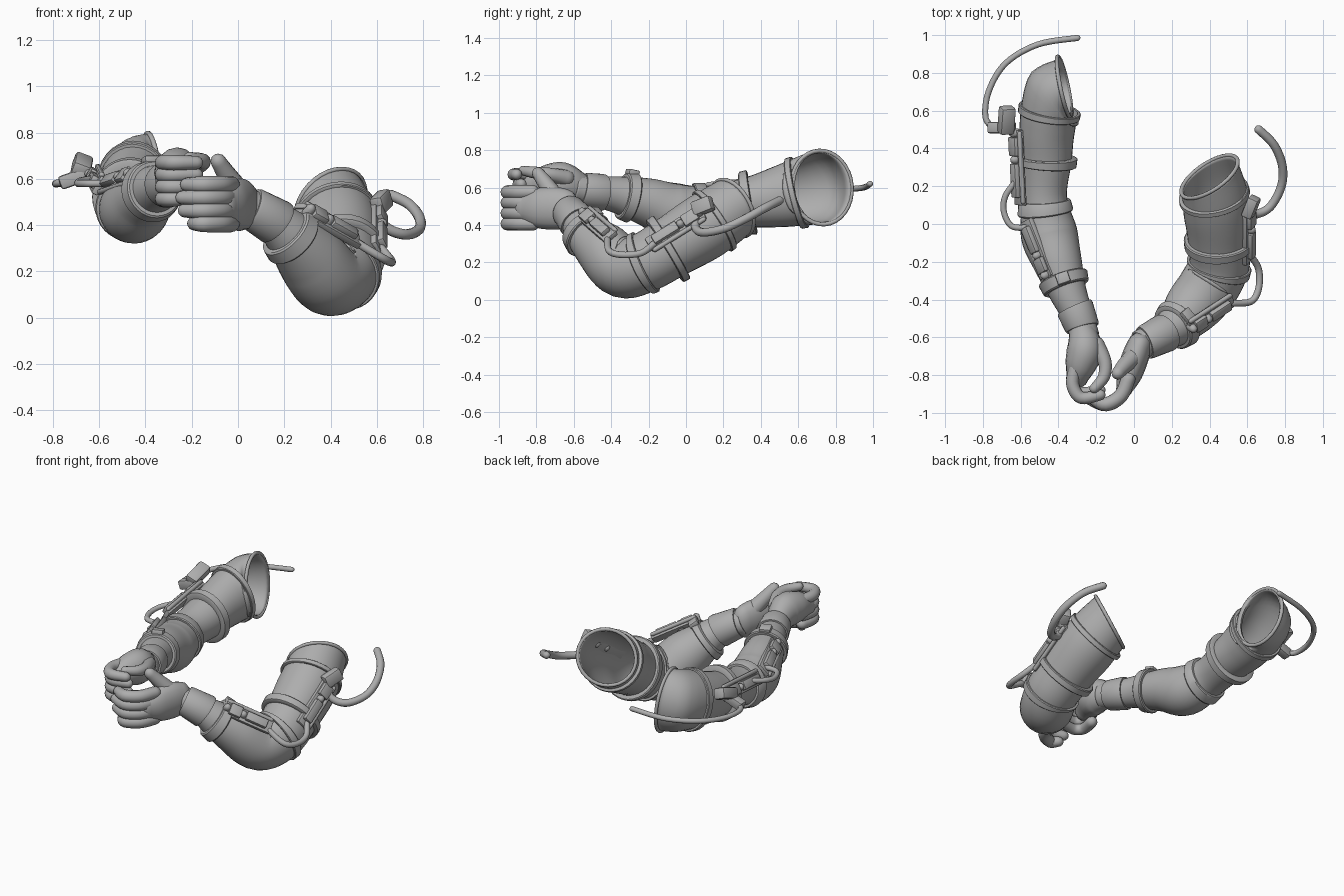
import bpy, bmesh, math
from mathutils import Vector

cube = bpy.data.objects.get("Cube")
if cube:
    bpy.data.objects.remove(cube, do_unlink=True)

grey = bpy.data.materials.new("plain grey")
grey.use_nodes = True
tone = (0.42, 0.42, 0.42, 1)
grey.diffuse_color = tone
grey.node_tree.nodes["Principled BSDF"].inputs["Base Color"].default_value = tone


def finish(name, bm, angle=40):
    bmesh.ops.recalc_face_normals(bm, faces=bm.faces)
    mesh = bpy.data.meshes.new(name)
    bm.to_mesh(mesh)
    bm.free()
    obj = bpy.data.objects.new(name, mesh)
    bpy.context.collection.objects.link(obj)
    mesh.materials.append(grey)
    bpy.ops.object.select_all(action='DESELECT')
    obj.select_set(True)
    bpy.context.view_layer.objects.active = obj
    bpy.ops.object.shade_smooth_by_angle(angle=math.radians(angle))
    return obj


def spline(path, t):
    """Smooth point on a path: centre and radius."""
    last = len(path) - 1
    i = max(0, min(last - 1, int(t)))
    u = t - i
    p0, p1, p2, p3 = (Vector(path[max(0, min(last, k))]) for k in range(i - 1, i + 3))
    return p1 + (p2 - p0) * (u / 2) + (p0 * 2 - p1 * 5 + p2 * 4 - p3) * (u * u / 2) \
        + (p1 * 3 - p0 - p2 * 3 + p3) * (u ** 3 / 2)


def section(path, t, sides, grow=0.0, forced=None, ratio=1.0):
    """Ring of points around a path, with its centre and tangent."""
    v = spline(path, t)
    e = 0.05
    top = len(path) - 1
    tan = (spline(path, min(top, t + e)) - spline(path, max(0, t - e))).to_3d().normalized()
    ref = Vector((1, 0, 0)) if forced else Vector((0, 0, 1))
    side = tan.cross(ref).normalized()
    up = side.cross(tan)
    c, r = Vector(v[:3]), v[3] + grow
    ring = []
    for k in range(sides):
        a = math.tau * k / sides
        ring.append(c + side * math.cos(a) * r + up * math.sin(a) * r * ratio)
    return ring, c, tan


def skin(bm, rings, cap=False, closed=False):
    loops = [[bm.verts.new(p) for p in ring] for ring in rings]
    pairs = list(zip(loops, loops[1:]))
    if closed:
        pairs.append((loops[-1], loops[0]))
    for a, b in pairs:
        n = len(a)
        for k in range(n):
            bm.faces.new((a[k], a[(k + 1) % n], b[(k + 1) % n], b[k]))
    if cap:
        bm.faces.new(loops[0][::-1])
        bm.faces.new(loops[-1])


def limb(name, path, sides=12, steps=5, ratio=1.0, forced=None):
    """Closed tube with rounded ends."""
    total = (len(path) - 1) * steps
    rings = [section(path, s / steps, sides, 0, forced, ratio) for s in range(total + 1)]
    out = []
    for idx, sign in ((0, -1), (-1, 1)):
        ring, c, tan = rings[idx]
        rad = (ring[0] - c).length
        dome = []
        for a in (25, 50, 70, 84):
            a = math.radians(a)
            dome.append([c + (p - c) * math.cos(a) + tan * (sign * rad * math.sin(a)) for p in ring])
        out.append(dome)
    bm = bmesh.new()
    skin(bm, out[0][::-1] + [r[0] for r in rings] + out[1], cap=True)
    return finish(name, bm, 60)


def sleeve(name, path, normal, ratio, steps=6, sides=32):
    """Open shell whose first ring is cut on a slant, with a piped rim."""
    n = Vector(normal).normalized()
    rings = []
    for s in range((len(path) - 1) * steps + 1):
        t = s / steps
        ring, c, tan = section(path, t, sides, ratio=1 + (ratio - 1) * max(0, 1 - t / 3))
        fade = max(0, 1 - t / 1.6)
        rings.append([p - tan * (n.dot(p - c) / n.dot(tan)) * fade if fade else p for p in ring])
    bm = bmesh.new()
    skin(bm, rings)
    obj = finish(name, bm, 60)
    shell = obj.modifiers.new("thickness", 'SOLIDIFY')
    shell.thickness = 0.012
    # thin raised piping on the rim
    rim = rings[0]
    centre = sum(rim, Vector()) / len(rim)
    bm = bmesh.new()
    cords = []
    for p in rim:
        d = (p - centre).normalized()
        cords.append([p + (d * math.cos(a) + n * math.sin(a)) * 0.011
                      for a in [math.tau * k / 8 for k in range(8)]])
    skin(bm, cords, closed=True)
    finish(name + "_rim", bm, 60)


def belt(name, path, t, width, grow=0.02, ratio=1.0):
    """Raised band wrapped around an arm."""
    shape = ((-1, -0.3), (-1, 0.7), (-0.8, 1), (0.8, 1), (1, 0.7), (1, -0.3))
    bm = bmesh.new()
    skin(bm, [section(path, t + s * width, 32, grow * g, ratio=ratio)[0] for s, g in shape], closed=True)
    return finish(name, bm, 35)


def block(name, a, b, width, depth, out):
    """Bevelled box lying along a line, facing outwards."""
    a, b = Vector(a), Vector(b)
    x = (b - a).normalized()
    y = x.cross(Vector(out)).normalized()
    z = x.cross(y)
    bm = bmesh.new()
    bmesh.ops.create_cube(bm, size=1)
    for v in bm.verts:
        c = v.co.copy()
        v.co = (a + b) / 2 + x * c.x * (b - a).length + y * c.y * width + z * c.z * depth
    bm.normal_update()
    bmesh.ops.bevel(bm, geom=bm.edges[:], offset=min(width, depth) * 0.2, segments=2,
                    profile=0.5, affect='EDGES')
    return finish(name, bm)


def gear(side, a, b, out):
    """Equipment strip: base plate, raised units, side rod and round knobs."""
    a, b, out = Vector(a), Vector(b), Vector(out).normalized()
    across = (b - a).cross(out).normalized()
    block(side + "_plate", a, b, 0.085, 0.03, out)
    lift = out * 0.022
    block(side + "_unit", a.lerp(b, 0.1) + lift, a.lerp(b, 0.55) + lift, 0.055, 0.04, out)
    block(side + "_small_unit", a.lerp(b, 0.65) + lift, a.lerp(b, 0.9) + lift, 0.07, 0.035, out)
    rod = [(*(a.lerp(b, f) + across * 0.045 + lift * 0.5), 0.013) for f in (0.05, 0.5, 0.95)]
    limb(side + "_rod", rod, 8, 2)
    for f in (0.6, 0.95):
        p = a.lerp(b, f)
        limb(side + "_knob", [(*p, 0.026), (*(p + out * 0.025), 0.022)], 12, 2, forced=True)


def hose(name, pts, r=0.02):
    limb(name, [(*p, r) for p in pts], 10, 6)


# Arms, from the open shoulder to the wrist
left = [(0.4, 0.25, 0.49, 0.165), (0.435, 0.1, 0.39, 0.178), (0.45, -0.08, 0.28, 0.165),
        (0.45, -0.22, 0.2, 0.16), (0.39, -0.34, 0.17, 0.16), (0.31, -0.44, 0.265, 0.15),
        (0.23, -0.53, 0.35, 0.115), (0.14, -0.59, 0.43, 0.085), (0.03, -0.64, 0.485, 0.078)]
right = [(-0.37, 0.725, 0.6, 0.147), (-0.43, 0.67, 0.59, 0.155), (-0.46, 0.5, 0.55, 0.147),
         (-0.465, 0.34, 0.52, 0.135), (-0.475, 0.14, 0.49, 0.12), (-0.45, -0.05, 0.47, 0.15),
         (-0.405, -0.2, 0.52, 0.13), (-0.35, -0.36, 0.56, 0.1), (-0.29, -0.5, 0.58, 0.08),
         (-0.26, -0.6, 0.6, 0.078)]
sleeve("left_sleeve", left, (-0.5, 0.7, 0.4), 1.0)
sleeve("right_sleeve", right, (0.95, 0.2, 0.1), 1.35)

# Straps and cuffs: position, half width, height, oval ratio
straps = {
    "left": (left, (("shoulder", 0.7, 0.07, 0.014, 1), ("upper", 2.1, 0.13, 0.022, 1.05),
                    ("elbow", 3.05, 0.1, 0.014, 1), ("forearm", 6.1, 0.2, 0.022, 1),
                    ("wrist", 7.2, 0.5, 0.014, 1))),
    "right": (right, (("shoulder", 1.5, 0.1, 0.014, 1.17), ("upper", 3.05, 0.13, 0.03, 1.05),
                      ("elbow", 4.25, 0.17, 0.018, 1), ("forearm", 6.7, 0.18, 0.022, 1),
                      ("wrist", 8.0, 0.45, 0.014, 1))),
}
for side, (path, rows) in straps.items():
    for label, t, width, grow, ratio in rows:
        belt(f"{side}_{label}_strap", path, t, width, grow, ratio)
        if label == "forearm":
            ring, c, tan = section(path, t, 8, 0.025)
            top = ring[2]
            block(side + "_buckle", top - tan * 0.03, top + tan * 0.03, 0.07, 0.03, top - c)

# Equipment along the outside of each arm
gear("left_upper_gear", (0.6, -0.2, 0.29), (0.6, 0.09, 0.47), (0.9, -0.2, 0.35))
gear("left_forearm_gear", (0.52, -0.4, 0.33), (0.29, -0.55, 0.46), (0.5, -0.5, 0.7))
gear("right_upper_gear", (-0.6, 0.1, 0.57), (-0.62, 0.5, 0.61), (-0.85, 0, 0.5))
gear("right_forearm_gear", (-0.57, 0.02, 0.57), (-0.45, -0.28, 0.61), (-0.7, -0.3, 0.6))
block("left_hose_box", (0.6, 0.04, 0.48), (0.64, 0.14, 0.52), 0.08, 0.06, (1, 0, 0.3))
block("right_hose_box", (-0.68, 0.48, 0.63), (-0.67, 0.62, 0.68), 0.07, 0.08, (-1, 0, 0.4))
block("right_hose_socket", (-0.63, 0.51, 0.63), (-0.77, 0.51, 0.58), 0.06, 0.06, (0, 0, 1))

# Hoses
hose("left_air_hose", [(0.6, 0.06, 0.46), (0.64, 0.05, 0.39), (0.72, 0.09, 0.36), (0.78, 0.2, 0.38),
                       (0.785, 0.31, 0.43), (0.74, 0.42, 0.49), (0.66, 0.5, 0.53)], 0.023)
hose("left_elbow_hose", [(0.62, -0.17, 0.3), (0.66, -0.24, 0.25), (0.66, -0.34, 0.24),
                         (0.62, -0.41, 0.26), (0.52, -0.42, 0.32)], 0.018)
hose("right_air_hose", [(-0.73, 0.5, 0.59), (-0.785, 0.56, 0.58), (-0.77, 0.7, 0.58), (-0.68, 0.85, 0.59),
                        (-0.51, 0.95, 0.6), (-0.3, 0.985, 0.62)], 0.016)
hose("right_elbow_hose", [(-0.63, 0.22, 0.6), (-0.68, 0.15, 0.59), (-0.69, 0.07, 0.58),
                          (-0.65, -0.01, 0.58), (-0.57, -0.02, 0.58)], 0.016)

# Left hand
limb("left_palm", [(0.03, -0.64, 0.485, 0.066), (0.005, -0.71, 0.49, 0.072), (-0.025, -0.8, 0.49, 0.066),
                   (-0.05, -0.87, 0.49, 0.045)], 16, ratio=1.6)
for k, reach in enumerate((0.01, 0.03, 0.02, -0.02)):
    z = 0.575 - k * 0.056
    limb("left_finger", [(-0.03, -0.82, z, 0.038), (-0.07, -0.91, z, 0.038), (-0.15, -0.955, z, 0.037),
                         (-0.21 - reach, -0.925, z, 0.03)])
limb("left_thumb", [(0.0, -0.7, 0.55, 0.05), (-0.05, -0.75, 0.62, 0.042), (-0.085, -0.79, 0.675, 0.034)],
     forced=True)

# Right hand, with the index finger resting over the left hand
limb("right_palm", [(-0.27, -0.58, 0.6, 0.075), (-0.26, -0.66, 0.625, 0.095), (-0.28, -0.74, 0.625, 0.085),
                    (-0.3, -0.81, 0.61, 0.06)], 16, ratio=1.15)
for k in range(4):
    z = 0.67 - k * 0.052
    ahead = 0 if k else 0.025
    limb("right_finger", [(-0.31, -0.76, z, 0.034), (-0.325, -0.85, z, 0.034),
                          (-0.28, -0.895 - ahead, z, 0.033), (-0.18, -0.88 - ahead, z, 0.029)])
limb("right_thumb", [(-0.2, -0.64, 0.65, 0.045), (-0.155, -0.73, 0.67, 0.036), (-0.16, -0.81, 0.68, 0.032),
                     (-0.21, -0.87, 0.69, 0.026)])
